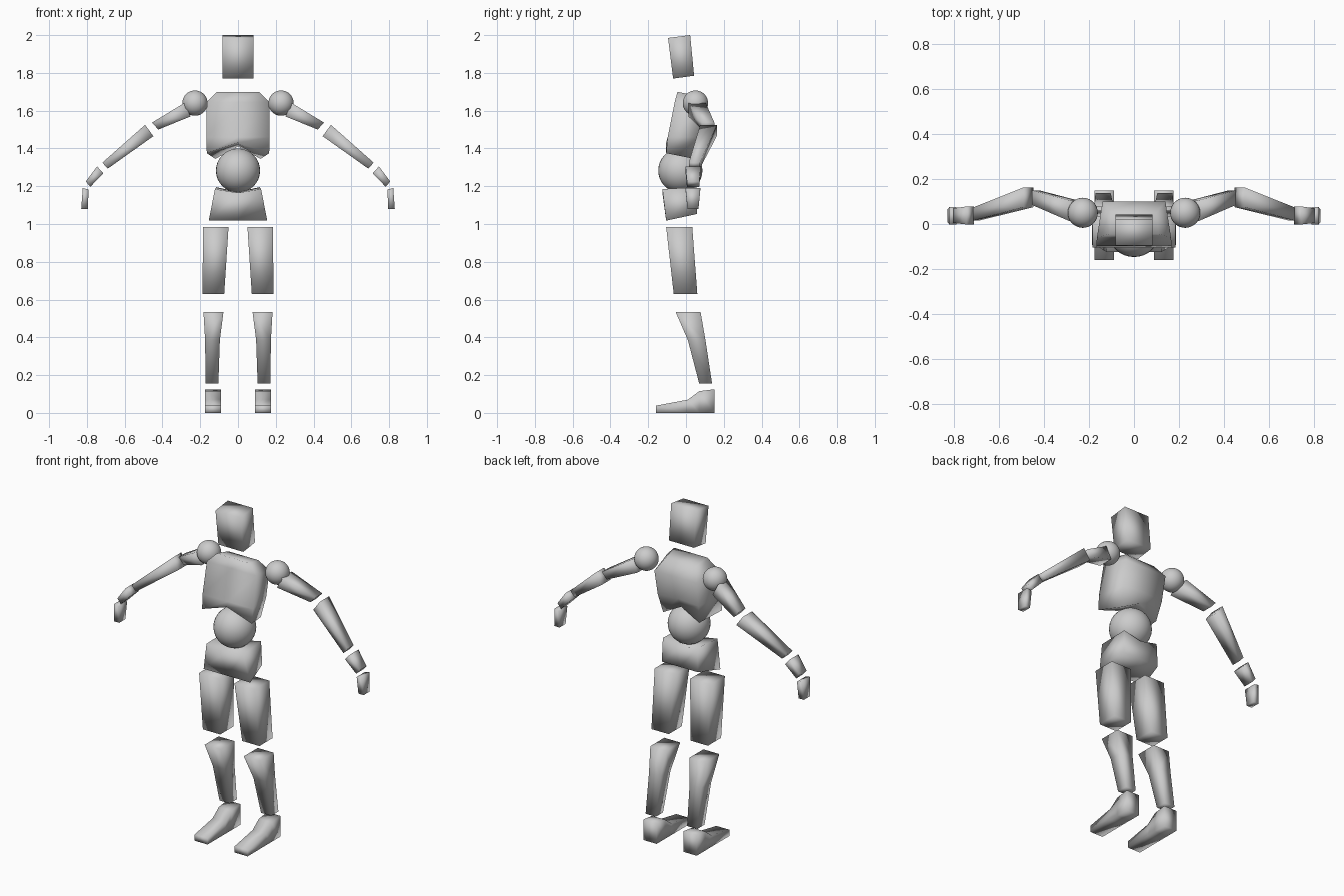
import bpy, bmesh

if "Cube" in bpy.data.objects:
    bpy.data.objects.remove(bpy.data.objects["Cube"])

grey = bpy.data.materials.new("mannequin_grey")
grey.diffuse_color = (0.6, 0.6, 0.6, 1)
grey.use_nodes = True
grey.node_tree.nodes["Principled BSDF"].inputs["Base Color"].default_value = grey.diffuse_color


def finish(bm, name):
    bmesh.ops.recalc_face_normals(bm, faces=bm.faces[:])
    for f in bm.faces:
        f.smooth = True
    me = bpy.data.meshes.new(name)
    bm.to_mesh(me)
    bm.free()
    me.materials.append(grey)
    bpy.context.collection.objects.link(bpy.data.objects.new(name, me))


def loft(name, rings):
    """Skin a stack of rings of 4 or 6 points and cap both ends with quads."""
    bm = bmesh.new()
    rows = [[bm.verts.new(p) for p in r] for r in rings]
    n = len(rows[0])
    for a, b in zip(rows, rows[1:]):
        for i in range(n):
            j = (i + 1) % n
            bm.faces.new((a[i], a[j], b[j], b[i]))
    for r in (rows[0], rows[-1]):
        if n == 4:
            bm.faces.new(r)
        else:
            bm.faces.new((r[0], r[1], r[4], r[5]))
            bm.faces.new((r[1], r[2], r[3], r[4]))
    finish(bm, name)


def ball(name, centre, radius):
    bm = bmesh.new()
    bmesh.ops.create_uvsphere(bm, u_segments=32, v_segments=16, radius=radius)
    bmesh.ops.translate(bm, verts=bm.verts[:], vec=centre)
    finish(bm, name)


def trunk_ring(front, back):
    """Six points; front and back are (half width, y, corner z, middle z)."""
    fw, fy, fz, fm = front
    bw, by, bz, bmid = back
    return [(-fw, fy, fz), (0, fy, fm), (fw, fy, fz),
            (bw, by, bz), (0, by, bmid), (-bw, by, bz)]


def limb(name, sections, s):
    """Sections are (inner x, inner z, outer x, outer z, front y, back y)."""
    loft(name, [[(s * xi, y0, zi), (s * xo, y0, zo), (s * xo, y1, zo), (s * xi, y1, zi)]
                for xi, zi, xo, zo, y0, y1 in sections])


# Head: leaning block
loft("head", [[(-.083, yf, zf), (.083, yf, zf), (.083, yb, zb), (-.083, yb, zb)]
              for yf, zf, yb, zb in ((-.068, 1.77, .043, 1.785), (-.095, 1.985, .022, 2.0))])

# Chest with arched lower edge, belly ball and pelvis
loft("chest", [
    trunk_ring((.165, -.105, 1.375, 1.43), (.12, .045, 1.345, 1.41)),
    trunk_ring((.168, -.097, 1.46, 1.46), (.135, .075, 1.46, 1.47)),
    trunk_ring((.165, -.06, 1.645, 1.645), (.14, .10, 1.61, 1.61)),
    trunk_ring((.11, -.045, 1.70, 1.70), (.10, .05, 1.68, 1.68)),
])
ball("belly", (0, -.03, 1.283), .117)
loft("pelvis", [
    trunk_ring((.155, -.105, 1.018, 1.018), (.12, .058, 1.053, 1.053)),
    trunk_ring((.122, -.125, 1.185, 1.165), (.115, .055, 1.195, 1.17)),
])

for side, s in (("left", 1), ("right", -1)):
    # Arm
    ball(side + "_shoulder", (s * .228, .05, 1.64), .067)
    limb(side + "_upper_arm", [(.25, 1.57, .285, 1.64, .012, .105),
                               (.422, 1.50, .455, 1.537, .085, .15)], s)
    limb(side + "_forearm", [(.448, 1.465, .492, 1.525, .075, .163),
                             (.69, 1.293, .718, 1.325, .015, .073)], s)
    limb(side + "_wrist", [(.713, 1.268, .746, 1.305, -.002, .078),
                           (.782, 1.197, .806, 1.225, .005, .07)], s)
    limb(side + "_hand", [(.791, 1.183, .822, 1.19, -.003, .076),
                          (.795, 1.08, .83, 1.08, .008, .066)], s)
    # Leg
    limb(side + "_thigh", [(.05, .985, .185, .985, -.105, .033),
                           (.073, .63, .188, .63, -.065, .06)], s)
    limb(side + "_shin", [(.077, .535, .183, .535, -.055, .077),
                          (.096, .385, .174, .385, .01, .103),
                          (.104, .155, .172, .155, .07, .138)], s)
    # Foot, lofted from heel to toe
    loft(side + "_foot", [[(s * .09, y, 0), (s * .176, y, 0), (s * .176, y, h), (s * .09, y, h)]
                          for y, h in ((.15, .125), (.07, .115), (.01, .07), (-.16, .038))])
